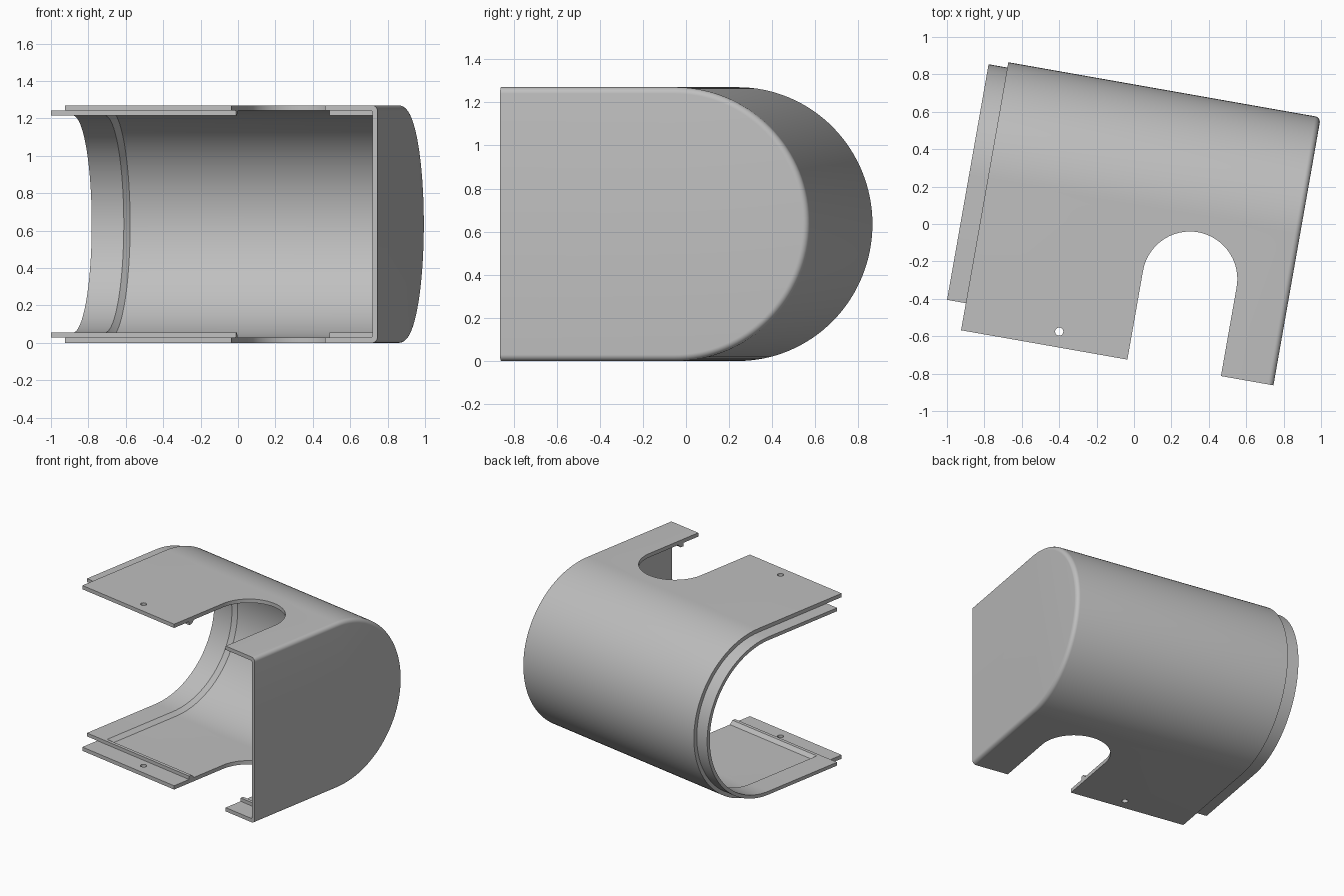
import bpy, bmesh
from math import sin, cos, pi, radians

cube = bpy.data.objects.get("Cube")
if cube:
    bpy.data.objects.remove(cube, do_unlink=True)

TURN = radians(-10)
R, R_IN, R_LIP = 0.635, 0.606, 0.58      # outer, inner and lip radii
AXIS_Y, AXIS_Z = 0.10, 0.635
X0, X1 = -0.812, 0.884                   # open end, closed end
FRONT, LIP_FRONT = -0.72, -0.573
NOTCH_X, NOTCH_Y, NOTCH_R = 0.345, -0.238, 0.254

grey = bpy.data.materials.new("plain grey")
grey.use_nodes = True
colour = (0.52, 0.52, 0.52, 1)
grey.diffuse_color = colour
grey.node_tree.nodes["Principled BSDF"].inputs["Base Color"].default_value = colour


def make(name, rings, close_loop=False):
    """Skin a row of matching closed outlines; cap the ends."""
    bm = bmesh.new()
    rows = [[bm.verts.new(p) for p in ring] for ring in rings]
    n = len(rows[0])
    for a, b in zip(rows, rows[1:]):
        for i in range(n):
            j = (i + 1) % n
            bm.faces.new((a[i], a[j], b[j], b[i]))
    bm.faces.new(rows[0])
    bm.faces.new(rows[-1])
    bmesh.ops.recalc_face_normals(bm, faces=bm.faces)
    mesh = bpy.data.meshes.new(name)
    bm.to_mesh(mesh)
    bm.free()
    mesh.materials.append(grey)
    ob = bpy.data.objects.new(name, mesh)
    bpy.context.collection.objects.link(ob)
    ob.rotation_euler.z = TURN
    return ob


def u_path(x, r, front, steps=64):
    """U outline: straight bottom, half circle at the back, straight top."""
    arc = [(x, AXIS_Y + r * cos(t), AXIS_Z + r * sin(t))
           for t in (-pi / 2 + pi * i / steps for i in range(steps + 1))]
    return [(x, front, AXIS_Z - r)] + arc + [(x, front, AXIS_Z + r)]


def d_solid(name, x0, x1, r, front, fillet):
    """Solid D-shaped prism with a rounded closed end."""
    sections = [(x0, r)]
    for i in range(9):
        t = pi / 2 * i / 8
        sections.append((x1 - fillet + fillet * sin(t), r - fillet + fillet * cos(t)))
    return make(name, [u_path(x, rad, front) for x, rad in sections])


def upright(name, outline):
    return make(name, [[(x, y, z) for x, y in outline] for z in (-0.2, 1.5)])


def cut(target, cutter):
    cutter.hide_render = True
    mod = target.modifiers.new("cut", 'BOOLEAN')
    mod.operation, mod.solver, mod.object = 'DIFFERENCE', 'EXACT', cutter
    bpy.context.view_layer.objects.active = target
    bpy.ops.object.modifier_apply(modifier=mod.name)
    bpy.data.objects.remove(cutter, do_unlink=True)


def smooth(ob):
    bpy.ops.object.select_all(action='DESELECT')
    ob.select_set(True)
    bpy.context.view_layer.objects.active = ob
    bpy.ops.object.shade_smooth_by_angle(angle=radians(25))


# Hollow housing with one closed end
housing = d_solid("housing", X0, X1, R, FRONT, 0.03)
cut(housing, d_solid("cavity_cutter", -1.2, X1 - 0.028, R_IN, -1.0, 0.008))

# Round-ended notch through both flaps
arc = [(NOTCH_X + NOTCH_R * cos(pi * i / 40), NOTCH_Y + NOTCH_R * sin(pi * i / 40))
       for i in range(41)]
cut(housing, upright("notch_cutter", [(NOTCH_X + NOTCH_R, -1.0)] + arc + [(NOTCH_X - NOTCH_R, -1.0)]))

# Screw hole through both flaps
cut(housing, upright("hole_cutter", [(-0.294 + 0.022 * cos(pi * i / 12), -0.636 + 0.022 * sin(pi * i / 12))
                                     for i in range(24)]))
smooth(housing)

# Joining lip inside the open end, with a chamfered inner edge
section = [(-0.914, R_IN), (-0.914, R_LIP), (-0.74, R_LIP), (-0.71, R_IN)]
paths = [u_path(x, r, LIP_FRONT) for x, r in section]
lip = make("joining_lip", list(zip(*paths)))
smooth(lip)

# Chamfered stiffening rails on the inside of each flap, either side of the notch
spans = {"long": (-0.75, NOTCH_X - NOTCH_R), "short": (NOTCH_X + NOTCH_R, X1 - 0.02)}
for level, side in (("bottom", -1), ("top", 1)):
    for label, (xa, xb) in spans.items():
        profile = [(LIP_FRONT, R_IN), (LIP_FRONT, R_LIP),
                   (LIP_FRONT + 0.025, R_LIP), (LIP_FRONT + 0.05, R_IN)]
        make(f"{level}_{label}_rail",
             [[(x, y, AXIS_Z + side * r) for y, r in profile] for x in (xa, xb)])
